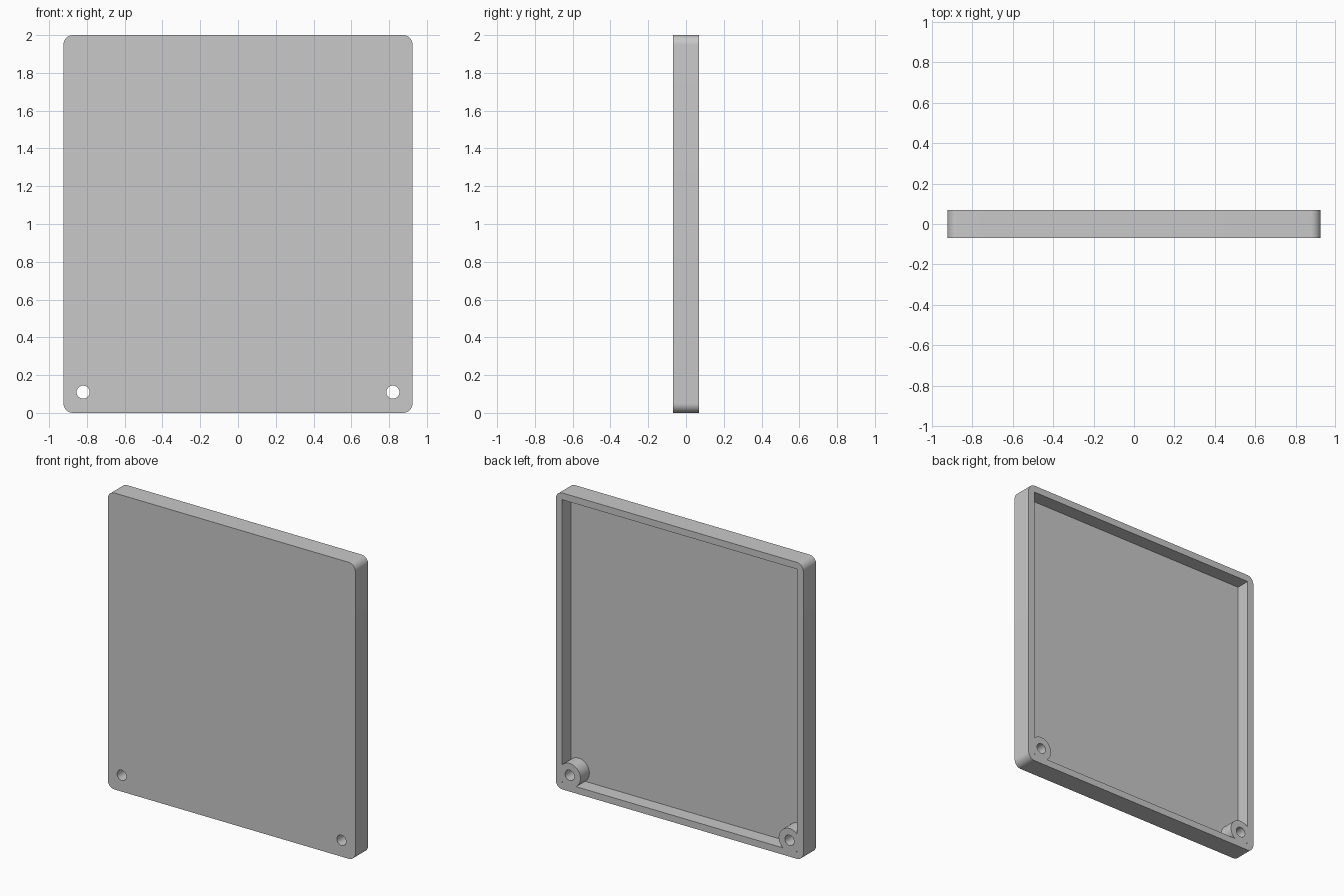
import bpy
import bmesh
from math import radians
from mathutils import Matrix, Vector

default = bpy.data.objects.get("Cube")
if default:
    bpy.data.objects.remove(default, do_unlink=True)

WIDTH, DEPTH, HEIGHT = 1.848, 0.137, 2.0
WALL, FLOOR, CORNER = 0.046, 0.042, 0.05
HOLE_X, HOLE_Z, HOLE_R, BOSS_R = 0.82, 0.11, 0.0345, 0.08

grey = bpy.data.materials.new("plain grey")
grey.use_nodes = True
grey.diffuse_color = (0.58, 0.58, 0.58, 1)
grey.node_tree.nodes["Principled BSDF"].inputs["Base Color"].default_value = grey.diffuse_color


def finish(bm, name):
    mesh = bpy.data.meshes.new(name)
    bmesh.ops.recalc_face_normals(bm, faces=bm.faces)
    bm.to_mesh(mesh)
    bm.free()
    mesh.materials.append(grey)
    obj = bpy.data.objects.new(name, mesh)
    bpy.context.collection.objects.link(obj)
    return obj


def box(name, size, centre, corner=0):
    bm = bmesh.new()
    bmesh.ops.create_cube(bm, size=1)
    bmesh.ops.scale(bm, vec=size, verts=bm.verts)
    bmesh.ops.translate(bm, vec=centre, verts=bm.verts)
    if corner:
        # Round only the edges running front to back
        edges = [e for e in bm.edges
                 if abs((e.verts[0].co - e.verts[1].co).normalized().y) > 0.9]
        bmesh.ops.bevel(bm, geom=edges, offset=corner, segments=12,
                        profile=0.5, affect='EDGES')
    return finish(bm, name)


def rods(name, radius):
    # A mirrored pair of long cylinders through the screw positions
    bm = bmesh.new()
    for side in (-1, 1):
        place = Matrix.Translation(Vector((side * HOLE_X, 0, HOLE_Z)))
        bmesh.ops.create_cone(bm, cap_ends=True, segments=64, radius1=radius,
                              radius2=radius, depth=1,
                              matrix=place @ Matrix.Rotation(radians(90), 4, 'X'))
    return finish(bm, name)


def cut(target, cutter):
    mod = target.modifiers.new("cut", 'BOOLEAN')
    mod.operation = 'DIFFERENCE'
    mod.solver = 'EXACT'
    mod.object = cutter
    bpy.context.view_layer.objects.active = target
    bpy.ops.object.modifier_apply(modifier=mod.name)
    bpy.data.objects.remove(cutter, do_unlink=True)


# Shallow tray with rounded outer corners
tray = box("cover_tray", (WIDTH, DEPTH, HEIGHT), (0, 0, HEIGHT / 2), CORNER)

# Square-cornered recess, open to the back, leaving the two screw bosses standing
recess = box("recess_cutter", (WIDTH - 2 * WALL, DEPTH, HEIGHT - 2 * WALL),
             (0, FLOOR, HEIGHT / 2))
cut(recess, rods("boss_cutter", BOSS_R))
cut(tray, recess)

# Screw holes through bosses and front
cut(tray, rods("hole_cutter", HOLE_R))

bpy.ops.object.select_all(action='DESELECT')
tray.select_set(True)
bpy.context.view_layer.objects.active = tray
bpy.ops.object.shade_smooth_by_angle(angle=radians(30))
